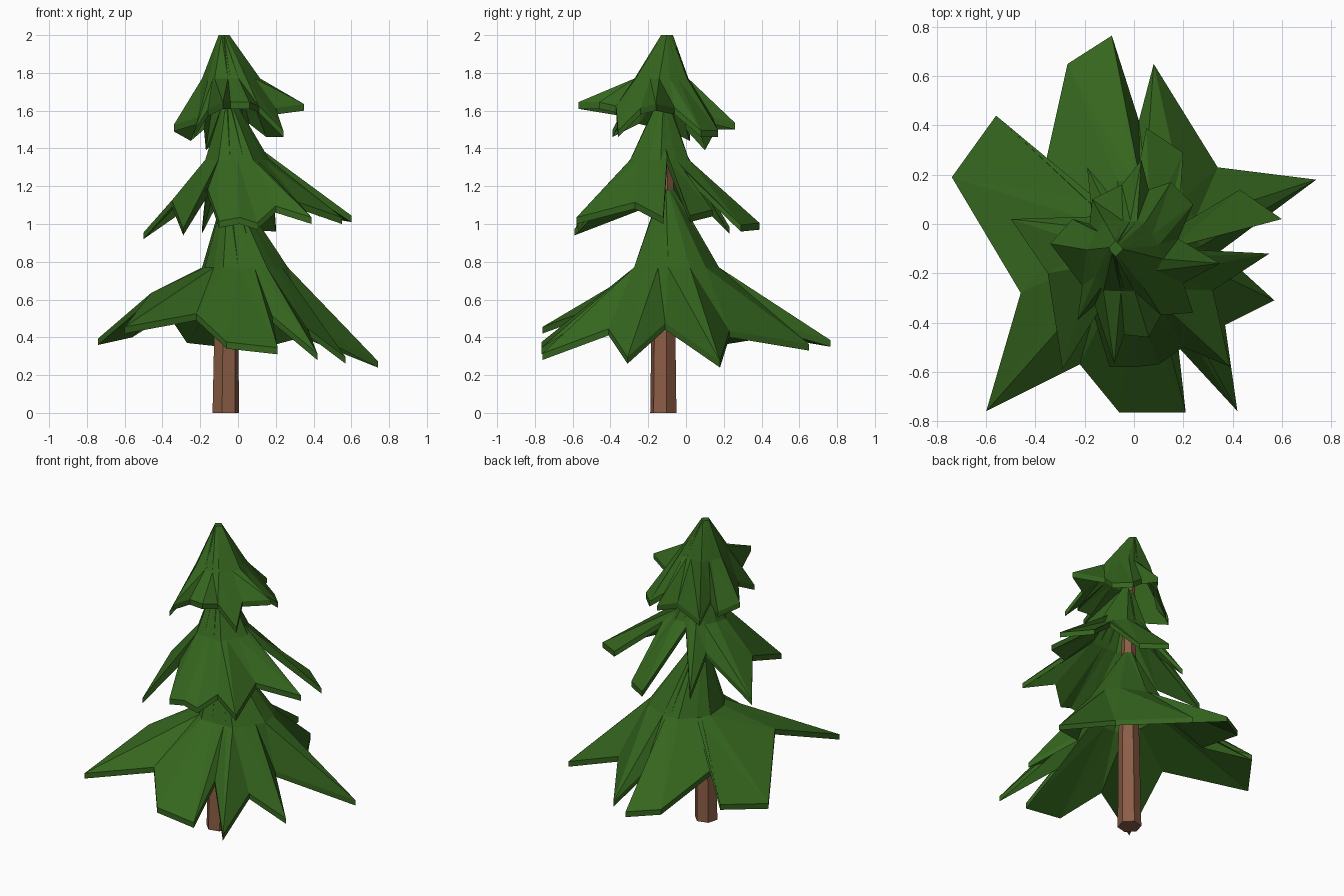
import bpy, bmesh, math


def material(name, rgb):
    m = bpy.data.materials.new(name)
    m.diffuse_color = (*rgb, 1)
    return m


GREEN = material("needles", (0.035, 0.13, 0.013))
BROWN = material("bark", (0.26, 0.11, 0.06))


def finish(bm, name, mat):
    bmesh.ops.recalc_face_normals(bm, faces=bm.faces)
    me = bpy.data.meshes.new(name)
    bm.to_mesh(me)
    bm.free()
    me.materials.append(mat)
    ob = bpy.data.objects.new(name, me)
    bpy.context.collection.objects.link(ob)
    return ob


def ngon_radius(a, r, n=6):
    step = 2 * math.pi / n
    return r * math.cos(step / 2) / math.cos(a % step - step / 2)


def bough(name, apex, r_top, centre, r_mid, rim, thick=0.035):
    """Thin skirt: small flat top, hexagonal shoulder, jagged rim (rim z = lower edge)."""
    bm = bmesh.new()
    rings = [[], [], []]
    for x, y, z in rim:
        dx, dy = x - centre[0], y - centre[1]
        a, d = math.atan2(dy, dx), math.hypot(dx, dy)
        full = ngon_radius(a, r_mid)
        r = min(full, 0.8 * d)
        k = r / full                        # deep notches cut into the shoulder
        mid = (centre[0] + r * math.cos(a), centre[1] + r * math.sin(a),
               apex[2] + (centre[2] - apex[2]) * k)
        rt = ngon_radius(a, r_top, 4)
        top = (apex[0] + rt * math.cos(a), apex[1] + rt * math.sin(a), apex[2])
        for ring, p in zip(rings, (top, mid, (x, y, z + thick))):
            ring.append(bm.verts.new(p))
    n = len(rim)
    bm.faces.new(rings[0])
    for A, B in zip(rings, rings[1:]):
        for i in range(n):
            j = (i + 1) % n
            bm.faces.new((A[i], B[i], B[j]))
            bm.faces.new((A[i], B[j], A[j]))
    # lower skin, a constant drop below the upper one
    geo = bmesh.ops.duplicate(bm, geom=bm.verts[:] + bm.edges[:] + bm.faces[:])
    vmap = geo["vert_map"]
    low = [vmap[v] for v in rings[2]]
    for v in geo["geom"]:
        if isinstance(v, bmesh.types.BMVert):
            v.co.z -= thick
    for i in range(n):
        j = (i + 1) % n
        bm.faces.new((rings[2][i], rings[2][j], low[j], low[i]))
    return finish(bm, name, GREEN)


# bottom boughs
bough("lower_boughs", (-0.04, -0.1, 1.18), 0.04, (0.03, -0.05, 0.77), 0.26, [
    (-0.74, 0.19, 0.36), (-0.46, -0.28, 0.60), (-0.60, -0.76, 0.42), (-0.22, -0.57, 0.49),
    (-0.06, -0.765, 0.34), (0.21, -0.765, 0.31), (0.18, -0.50, 0.48), (0.42, -0.76, 0.28),
    (0.37, -0.41, 0.41), (0.57, -0.31, 0.26), (0.35, -0.11, 0.44), (0.74, 0.18, 0.24),
    (0.34, 0.23, 0.40), (0.08, 0.65, 0.33), (0.02, 0.42, 0.45), (-0.09, 0.765, 0.35),
    (-0.27, 0.65, 0.37), (-0.37, 0.20, 0.52), (-0.56, 0.44, 0.40)])

# middle boughs
bough("middle_boughs", (-0.05, -0.12, 1.66), 0.03, (-0.01, -0.14, 1.34), 0.18, [
    (-0.50, 0.02, 0.92), (-0.35, -0.20, 1.09), (-0.29, -0.59, 0.94), (-0.16, -0.38, 1.15),
    (-0.10, -0.58, 0.98), (0.01, -0.58, 1.00), (0.10, -0.57, 0.97), (0.20, -0.50, 1.06),
    (0.39, -0.58, 1.00), (0.32, -0.27, 1.08), (0.55, -0.12, 1.00), (0.15, -0.10, 1.32),
    (0.60, 0.02, 1.01), (0.43, 0.14, 1.04), (0.18, -0.01, 1.25), (0.20, 0.29, 0.96),
    (0.05, 0.39, 0.97), (-0.02, 0.03, 1.28), (-0.19, 0.23, 0.95), (-0.17, 0.03, 1.15)])

# top boughs
bough("upper_boughs", (-0.075, -0.1, 2.0), 0.032, (-0.04, -0.13, 1.77), 0.165, [
    (-0.34, -0.08, 1.49), (-0.21, -0.25, 1.53), (-0.23, -0.39, 1.46), (-0.16, -0.33, 1.57),
    (-0.08, -0.57, 1.61), (-0.04, -0.45, 1.61), (0.06, -0.46, 1.61), (0.11, -0.37, 1.59),
    (0.24, -0.36, 1.46), (0.20, -0.24, 1.58), (0.35, -0.16, 1.60), (0.18, -0.06, 1.58),
    (0.24, 0.08, 1.46), (0.15, 0.17, 1.46), (0.06, 0.14, 1.53), (0.03, 0.26, 1.50),
    (-0.05, 0.16, 1.50), (-0.17, 0.10, 1.39), (-0.18, 0.00, 1.50), (-0.25, 0.02, 1.44)])

# tapered six-sided trunk
bm = bmesh.new()
loops = []
for x, y, z, r in ((-0.065, -0.12, 0, 0.072), (-0.06, -0.12, 0.6, 0.064),
                   (-0.05, -0.11, 1.2, 0.045), (-0.06, -0.11, 1.8, 0.03)):
    loops.append([bm.verts.new((x + r * math.cos(i * math.pi / 3 + 0.25),
                                y + r * math.sin(i * math.pi / 3 + 0.25), z)) for i in range(6)])
for A, B in zip(loops, loops[1:]):
    for i in range(6):
        j = (i + 1) % 6
        bm.faces.new((A[i], A[j], B[j], B[i]))
bm.faces.new(loops[0])
bm.faces.new(loops[-1])
finish(bm, "trunk", BROWN)
